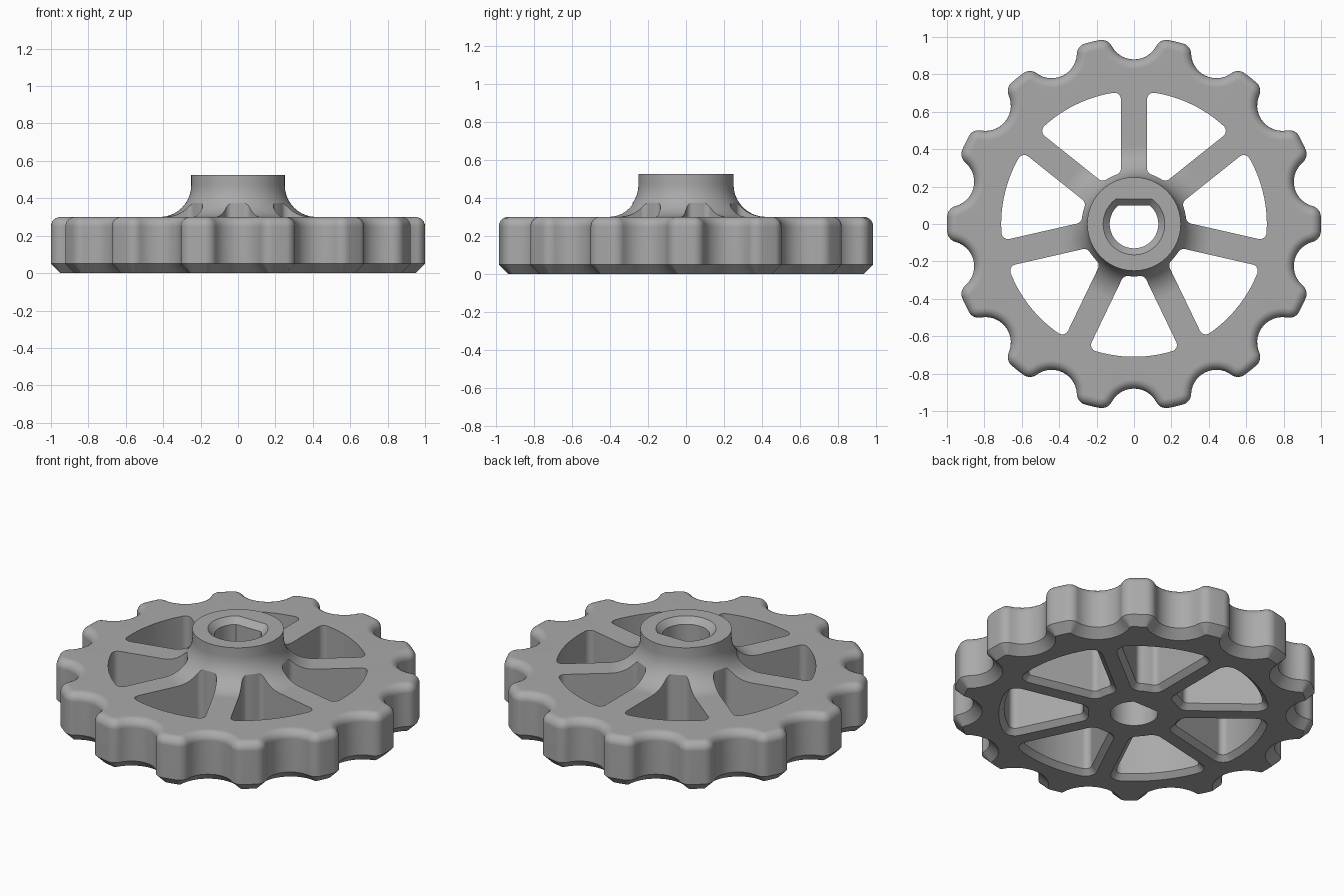
import bpy, bmesh
from math import sin, cos, asin, acos, atan2, pi, radians

LOBES, SPOKES = 14, 7
TOP, HUB_TOP = 0.30, 0.525

cube = bpy.data.objects.get("Cube")
if cube:
    bpy.data.objects.remove(cube, do_unlink=True)


def arc(cx, cy, r, a0, a1, n):
    """n + 1 points along a circular arc."""
    return [(cx + r * cos(a0 + (a1 - a0) * i / n),
             cy + r * sin(a0 + (a1 - a0) * i / n)) for i in range(n + 1)]


def turn(points, a):
    return [(x * cos(a) - y * sin(a), x * sin(a) + y * cos(a)) for x, y in points]


def mirrored(points):
    """Add the reflection across the x axis, giving one ordered run."""
    return [(x, -y) for x, y in reversed(points)] + points


def loft(bm, rings):
    """Closed solid through (outline, z) rings with matching point counts."""
    loops = [[bm.verts.new((x, y, z)) for x, y in pts] for pts, z in rings]
    n = len(loops[0])
    for low, high in zip(loops, loops[1:]):
        for i in range(n):
            j = (i + 1) % n
            bm.faces.new((low[i], low[j], high[j], high[i]))
    bm.faces.new(loops[0][::-1])
    bm.faces.new(loops[-1])


def make_object(name, bm):
    bmesh.ops.recalc_face_normals(bm, faces=bm.faces[:])
    mesh = bpy.data.meshes.new(name)
    bm.to_mesh(mesh)
    bm.free()
    obj = bpy.data.objects.new(name, mesh)
    bpy.context.collection.objects.link(obj)
    return obj


def grip_outline(d):
    """Scalloped rim, moved inward by d."""
    notch_r, lip_r, notch_c = 0.135, 0.06, 1.015
    lip_c = 1 - lip_r
    reach = notch_r + lip_r
    a = acos((lip_c**2 + notch_c**2 - reach**2) / (2 * lip_c * notch_c))
    lx, ly = lip_c * cos(a), lip_c * sin(a)
    toward = atan2(ly, lx - notch_c)
    half = arc(notch_c, 0, notch_r + d, pi, toward, 7)[1:]
    half += arc(lx, ly, lip_r - d, toward - pi, a, 8)[1:]
    half += arc(0, 0, 1 - d, a, pi / LOBES, 2)[1:]
    # one scallop: mirrored half, notch bottom, half (shared lobe point dropped)
    scallop = [(x, -y) for x, y in half[-2::-1]] + [(notch_c - notch_r - d, 0)] + half
    return [p for k in range(LOBES)
            for p in turn(scallop, pi / 2 + k * 2 * pi / LOBES)]


def window_outline(d, a):
    """Rounded sector between two spokes, grown by d and turned to angle a."""
    outer, inner, half_spoke, c = 0.71, 0.28, 0.07, 0.035
    h = pi / SPOKES
    ro, ri = outer - c, inner + c
    ao = h - asin((half_spoke + c) / ro)
    ai = h - asin((half_spoke + c) / ri)
    half = arc(0, 0, outer + d, 0, ao, 10)[1:]
    half += arc(ro * cos(ao), ro * sin(ao), c + d, ao, h + pi / 2, 8)[1:]
    half += arc(ri * cos(ai), ri * sin(ai), c + d, h + pi / 2, ai + pi, 8)
    half += arc(0, 0, inner - d, ai, 0, 4)[1:-1]
    return turn(mirrored(half), a)


def bore_outline(d):
    """D-shaped shaft hole, grown by d."""
    r, flat = 0.13 + d, 0.10 + d
    a = asin(flat / r)
    return arc(0, 0, r, pi - a, 2 * pi + a, 48)


# Wheel body: chamfered base, rounded top edge, flared hub
rings = [(grip_outline(0.05), 0), (grip_outline(0), 0.05)]
edge = 0.05
for i in range(7):
    t = pi / 2 * i / 6
    rings.append((grip_outline(edge * (1 - cos(t))), TOP - edge + edge * sin(t)))
count = len(rings[0][0])
start = pi / 2 - pi / LOBES + 2 * pi / count


def circle(r):
    return [(r * cos(start + 2 * pi * i / count),
             r * sin(start + 2 * pi * i / count)) for i in range(count)]


hub_r, flare = 0.25, 0.17
for i in range(11):
    t = pi / 2 * i / 10
    rings.append((circle(hub_r + flare * (1 - sin(t))), TOP + flare * (1 - cos(t))))
rings.append((circle(hub_r), HUB_TOP))
bm = bmesh.new()
loft(bm, rings)
wheel = make_object("handwheel", bm)

# Windows between the spokes, chamfered underneath
bm = bmesh.new()
for k in range(SPOKES):
    a = -pi / 2 + k * 2 * pi / SPOKES
    loft(bm, [(window_outline(0.06, a), -0.03), (window_outline(0, a), 0.03),
              (window_outline(0, a), 0.7)])
windows = make_object("window_cutter", bm)

# Shaft bore, countersunk at the top
bm = bmesh.new()
loft(bm, [(bore_outline(0), -0.1), (bore_outline(0), HUB_TOP - 0.035),
          (bore_outline(0.07), HUB_TOP + 0.035)])
bore = make_object("bore_cutter", bm)

# Cut, then discard the cutters
bpy.ops.object.select_all(action='DESELECT')
wheel.select_set(True)
bpy.context.view_layer.objects.active = wheel
for cutter in (windows, bore):
    cutter.hide_render = True
    mod = wheel.modifiers.new("cut", 'BOOLEAN')
    mod.operation, mod.solver, mod.object = 'DIFFERENCE', 'EXACT', cutter
    bpy.ops.object.modifier_apply(modifier=mod.name)
    bpy.data.objects.remove(cutter, do_unlink=True)

# Single grey finish
grey = bpy.data.materials.new("grey")
grey.use_nodes = True
grey.diffuse_color = (0.4, 0.4, 0.4, 1)
grey.node_tree.nodes["Principled BSDF"].inputs["Base Color"].default_value = grey.diffuse_color
wheel.data.materials.clear()
wheel.data.materials.append(grey)

# Smooth shading with crisp edges
bpy.ops.object.shade_smooth_by_angle(angle=radians(30))
normals = wheel.modifiers.new("even_shading", 'WEIGHTED_NORMAL')
normals.keep_sharp = True
